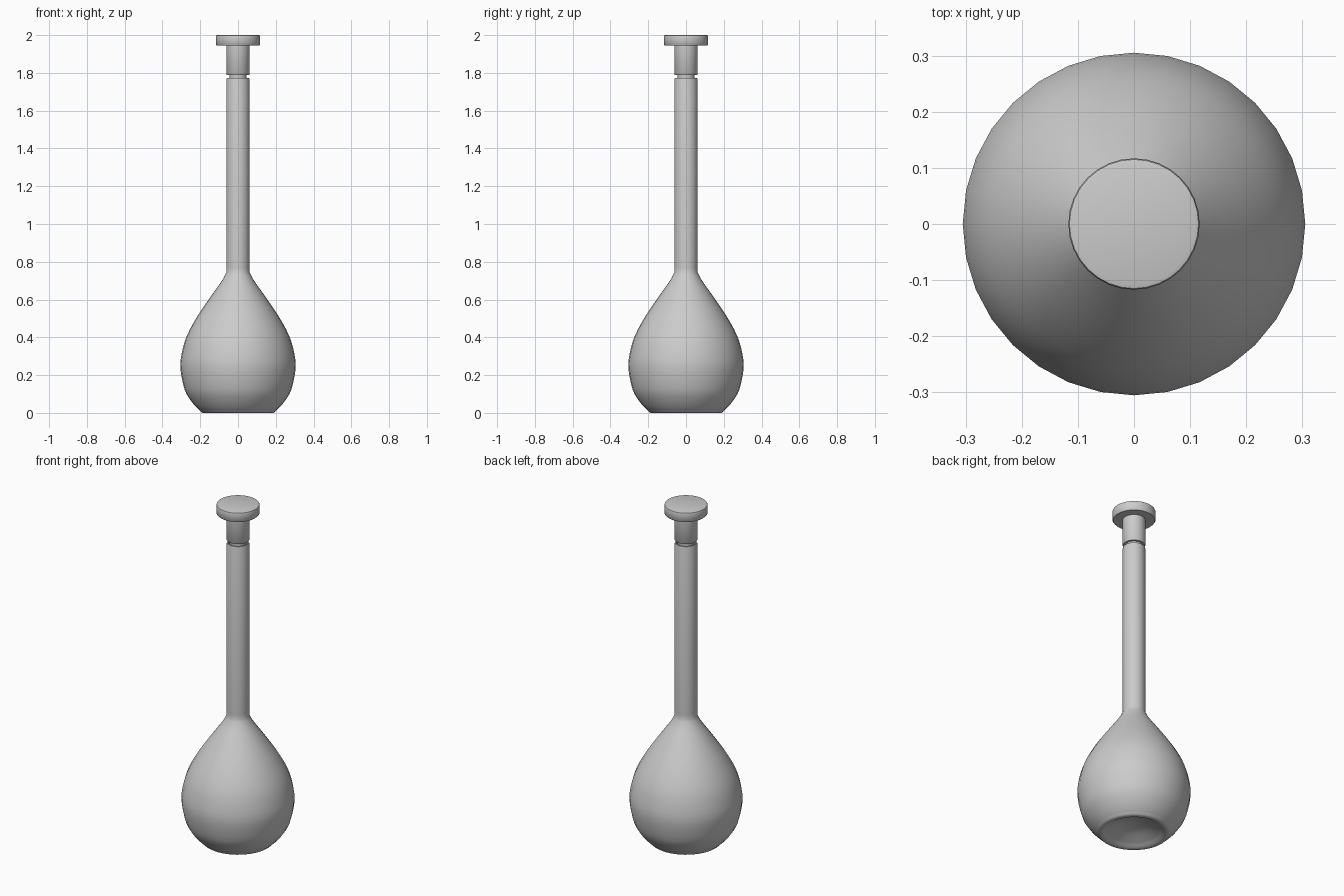
import bpy, bmesh, math
from mathutils import Vector

if "Cube" in bpy.data.objects:
    bpy.data.objects.remove(bpy.data.objects["Cube"])

SIDES = 32


def smooth_profile(pts, steps=3):
    """Catmull-Rom curve through (radius, height) points."""
    p = [Vector(q) for q in pts]
    p = [2 * p[0] - p[1]] + p + [2 * p[-1] - p[-2]]
    out = []
    for a, b, c, d in zip(p, p[1:], p[2:], p[3:]):
        for i in range(steps):
            t = i / steps
            out.append(0.5 * (2 * b + (c - a) * t + (2 * a - 5 * b + 4 * c - d) * t * t
                              + (3 * b - a - 3 * c + d) * t ** 3))
    return [tuple(v) for v in out] + [tuple(pts[-1])]


def lathe(name, profile, angle=40):
    """Revolve a (radius, height) profile around z."""
    bm = bmesh.new()
    rings = []
    for r, z in profile:
        n = 1 if r < 1e-5 else SIDES
        rings.append([bm.verts.new((r * math.cos(math.tau * i / SIDES),
                                    r * math.sin(math.tau * i / SIDES), z)) for i in range(n)])
    for a, b in zip(rings, rings[1:]):
        for i in range(SIDES):
            j = (i + 1) % SIDES
            vs = [a[i % len(a)], a[j % len(a)], b[j % len(b)], b[i % len(b)]]
            bm.faces.new(list(dict.fromkeys(vs)))
    bmesh.ops.recalc_face_normals(bm, faces=bm.faces)
    me = bpy.data.meshes.new(name)
    bm.to_mesh(me)
    bm.free()
    ob = bpy.data.objects.new(name, me)
    bpy.context.collection.objects.link(ob)
    bpy.context.view_layer.objects.active = ob
    ob.select_set(True)
    bpy.ops.object.shade_smooth_by_angle(angle=math.radians(angle))
    ob.select_set(False)
    return ob


# Flask: dimpled base, pear-shaped bulb, long neck, hollow inside
base = smooth_profile([(0, 0.05), (0.06, 0.043), (0.12, 0.023), (0.165, 0.006), (0.185, 0.004)])
bulb = smooth_profile([(0.195, 0.008), (0.216, 0.025), (0.25, 0.065), (0.283, 0.125),
                       (0.305, 0.235), (0.297, 0.32), (0.27, 0.41), (0.216, 0.51),
                       (0.145, 0.615), (0.085, 0.70), (0.061, 0.745)])
neck = [(0.061, 0.77), (0.061, 1.765), (0.059, 1.772), (0.053, 1.772), (0.05, 1.765), (0.05, 0.745)]
inside = [(0.13, 0.615), (0.20, 0.51), (0.253, 0.41), (0.285, 0.30), (0.287, 0.2),
          (0.26, 0.11), (0.2, 0.035), (0.12, 0.04), (0, 0.065)]
flask = [(r, max(z, 0.004) - 0.004 if z < 0.01 else z) for r, z in base + bulb]
lathe("flask", flask + neck + inside, 50)

# Stopper: tapered plug in the neck, collar and flat cap
lathe("stopper", [(0, 1.62), (0.036, 1.62), (0.04, 1.63), (0.046, 1.788), (0.059, 1.788),
                  (0.062, 1.792), (0.062, 1.944), (0.112, 1.944), (0.117, 1.95),
                  (0.117, 1.992), (0.115, 1.998), (0.109, 2.0), (0, 2.0)])
